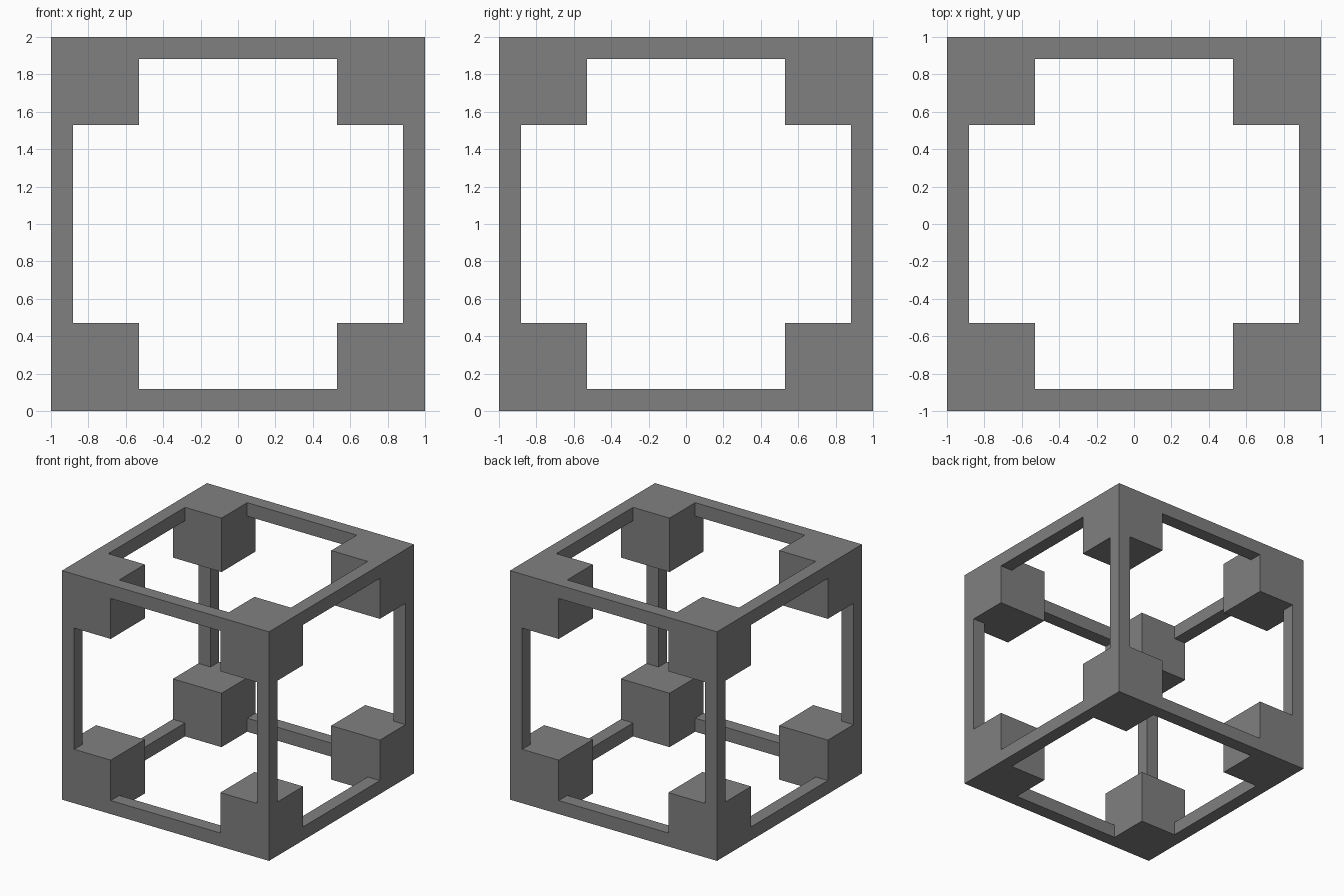
import bpy, bmesh
from itertools import product

if "Cube" in bpy.data.objects:
    bpy.data.objects.remove(bpy.data.objects["Cube"])

U = 2 / 17                      # rail thickness; corner blocks are 4 U wide
CUTS = [-1, -1 + U, -1 + 4 * U, 1 - 4 * U, 1 - U, 1]

mat = bpy.data.materials.new("mid grey")
mat.diffuse_color = (0.216, 0.216, 0.216, 1)
mat.use_nodes = True
mat.node_tree.nodes["Principled BSDF"].inputs["Base Color"].default_value = mat.diffuse_color


def solid(cell):
    """Corner blocks have no middle cell; edge rails have one, with the others outermost."""
    if any(i < 0 or i > 4 for i in cell):
        return False
    middles = sum(i == 2 for i in cell)
    return middles == 0 or (middles == 1 and all(i in (0, 2, 4) for i in cell))


bm = bmesh.new()
corners = {}


def vert(key):
    if key not in corners:
        x, y, z = (CUTS[i] for i in key)
        corners[key] = bm.verts.new((x, y, z + 1))
    return corners[key]


# Cube frame: only the outer skin of the joined blocks and rails
for cell in product(range(5), repeat=3):
    if not solid(cell):
        continue
    for axis, side in product(range(3), (0, 1)):
        near = list(cell)
        near[axis] += 2 * side - 1
        if solid(near):
            continue
        b, c = (axis + 1) % 3, (axis + 2) % 3
        loop = []
        for db, dc in ((0, 0), (1, 0), (1, 1), (0, 1)):
            key = list(cell)
            key[axis] += side
            key[b] += db
            key[c] += dc
            loop.append(vert(tuple(key)))
        bm.faces.new(loop if side else loop[::-1])

mesh = bpy.data.meshes.new("cube_frame")
bm.to_mesh(mesh)
bm.free()
mesh.materials.append(mat)
frame = bpy.data.objects.new("cube_frame", mesh)
bpy.context.collection.objects.link(frame)
